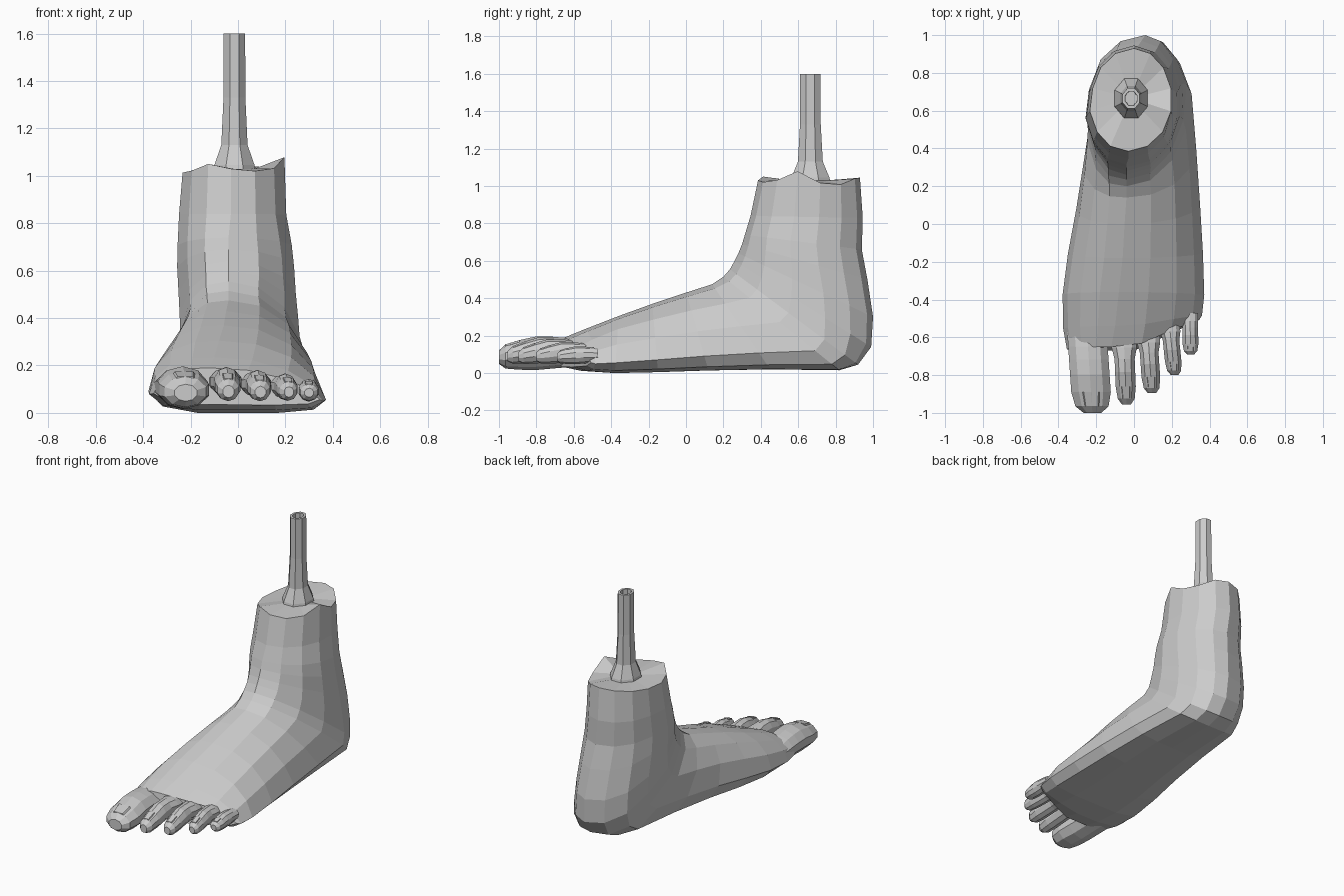
import bpy, bmesh
from math import sin, cos, pi

if "Cube" in bpy.data.objects:
    bpy.data.objects.remove(bpy.data.objects["Cube"])


def loft(name, rings, cap_start=True, cap_end=True):
    """Skin a list of equal-length closed rings of points."""
    bm = bmesh.new()
    rows = [[bm.verts.new(p) for p in ring] for ring in rings]
    n = len(rows[0])
    for a, b in zip(rows, rows[1:]):
        for i in range(n):
            j = (i + 1) % n
            bm.faces.new((a[i], a[j], b[j], b[i]))
    if cap_start:
        bm.faces.new(rows[0][::-1])
    if cap_end:
        bm.faces.new(rows[-1])
    bmesh.ops.recalc_face_normals(bm, faces=bm.faces)
    mesh = bpy.data.meshes.new(name)
    bm.to_mesh(mesh)
    bm.free()
    obj = bpy.data.objects.new(name, mesh)
    bpy.context.collection.objects.link(obj)
    return obj


def mix(a, b, t):
    return a + (b - a) * t


# Half profiles (depth from instep to sole, width) for the foot; an oval for the leg
MEDIAL = [(.02, .34), (.14, .69), (.38, .92), (.70, 1), (.91, .84), (1, .45)]
LATERAL = [(.05, .34), (.23, .66), (.50, .88), (.82, 1), (.955, .86), (1, .45)]
OVAL = [((1 - cos(k * pi / 7)) / 2, sin(k * pi / 7) * 1.02) for k in range(1, 7)]

# Sections swing from upright at the toes to level at the shin:
# instep y, z, x | sole or heel y, z, x | left x, right x | oval blend | web slant
SECTIONS = [
    (-.65, .190, -.12, -.67, .035, 0, -.355, .345, 0, .46),
    (-.54, .235, -.10, -.56, .012, 0, -.375, .360, 0, .20),
    (-.36, .305, -.08, -.38, .000, 0, -.378, .372, 0, 0),
    (-.18, .370, -.06, -.15, .005, 0, -.350, .365, 0, 0),
    (.00, .430, -.05, .12, .014, .03, -.312, .350, .02, 0),
    (.14, .475, -.04, .45, .020, .06, -.282, .330, .06, 0),
    (.20, .515, -.04, .82, .015, .07, -.262, .305, .14, 0),
    (.235, .555, -.04, .92, .045, .07, -.255, .280, .4, 0),
    (.26, .600, -.04, .99, .140, .07, -.252, .262, .75, 0),
    (.28, .640, -.04, 1.0, .300, .06, -.254, .248, .9, 0),
    (.30, .690, -.04, .97, .500, .04, -.258, .238, 1, 0),
    (.315, .74, -.04, .94, .660, .02, -.256, .228, 1, 0),
    (.345, .84, -.03, .945, .83, 0, -.250, .205, 1, 0),
    (.385, 1.03, -.03, .93, 1.04, 0, -.235, .197, 1, 0),
]


def section(ty, tz, tx, by, bz, bx, xl, xr, blend, slant):
    # Where the foot turns into the ankle, the inner side is fuller at the
    # instep and tucked in at the arch and heel
    full = min(1, 5 * blend) * (1 - .7 * blend)

    def side(profile, edge, amount):
        pts = []
        for (t0, w0), (t1, w1) in zip(profile, OVAL):
            t, w = mix(t0, t1, blend), mix(w0, w1, blend)
            if t < .5:
                w = min(w, 1) ** (1 - .25 * full * amount)
            elif t > .6:
                w *= 1 - .22 * full * amount
            c = mix(tx, bx, t)
            x = c + (edge - c) * w
            pts.append((x, mix(ty, by, t) + max(x, 0) * slant,
                        mix(tz, bz, t) * (1 - max(x, 0) * slant * .7)))
        return pts
    return ([(tx, ty, tz)] + side(LATERAL, xr, 0) + [(bx, by, bz)]
            + side(MEDIAL, xl, 1)[::-1])


# Foot and ankle with a ragged rim and a shallow dished top
rings = [section(*s) for s in SECTIONS]
RAGGED = [0, -.01, .0, .045, -.02, -.03, 0, .005, 0, -.01, -.02, -.02, -.01, .02]
rings[-1] = [(x, y, z + d) for (x, y, z), d in zip(rings[-1], RAGGED)]
rings.append([(mix(x, -.015, .6), mix(y, .665, .6), 1.03) for x, y, z in rings[-1]])
loft("foot_and_ankle", rings)


# Bone stub, flared at the base and hollow at the top
def disc(r, z, n=8):
    return [(-.015 + r * cos((k + .5) * 2 * pi / n),
             .665 + 1.2 * r * sin((k + .5) * 2 * pi / n), z) for k in range(n)]


loft("bone", [disc(r, z) for r, z in
     [(.10, 1.0), (.092, 1.045), (.060, 1.13), (.050, 1.33), (.049, 1.6),
      (.034, 1.6), (.032, 1.5)]])

# Toes: fraction along, width scale, height scale, centre drop
TOE_SHAPE = [(0, 1.25, .75, .15), (.2, 1.25, .88, .1), (.36, 1, .95, .1), (.54, 1, 1, .2),
             (.75, 1, .88, .55), (.92, .84, .72, .85), (1, .45, .4, 1)]


def toe(name, root, tip, width, height, z_root, z_tip, sides=10, flare=1.25):
    rings = []
    for s, w, h, drop in TOE_SHAPE:
        x, y, z = mix(root[0], tip[0], s), mix(root[1], tip[1], s), mix(z_root, z_tip, drop)
        w = min(w, flare)
        rings.append([(x + width * w * cos((k + .5) * 2 * pi / sides), y,
                       z + height * h * sin((k + .5) * 2 * pi / sides)) for k in range(sides)])
    loft(name, rings)
    # Nail: a thin plate lying just proud of the sloping upper tip
    nail = []
    for s, w, h, drop in TOE_SHAPE[4:6]:
        x, y = mix(root[0], tip[0], s), mix(root[1], tip[1], s)
        z = mix(z_root, z_tip, drop) + height * h * .951
        a = width * .5 * w
        nail.append([(x - a, y, z - .02), (x + a, y, z - .02),
                     (x + a * .7, y, z + .003), (x - a * .7, y, z + .003)])
    loft(name + "_nail", nail)


toe("big_toe", (-.25, -.56), (-.22, -1.0), .110, .090, .112, .085, flare=1)
toe("second_toe", (-.055, -.58), (-.04, -.955), .056, .066, .136, .090)
toe("third_toe", (.072, -.56), (.095, -.895), .052, .062, .126, .088)
toe("fourth_toe", (.185, -.51), (.215, -.80), .046, .056, .115, .088)
toe("little_toe", (.296, -.47), (.30, -.69), .044, .048, .098, .085, flare=1)
